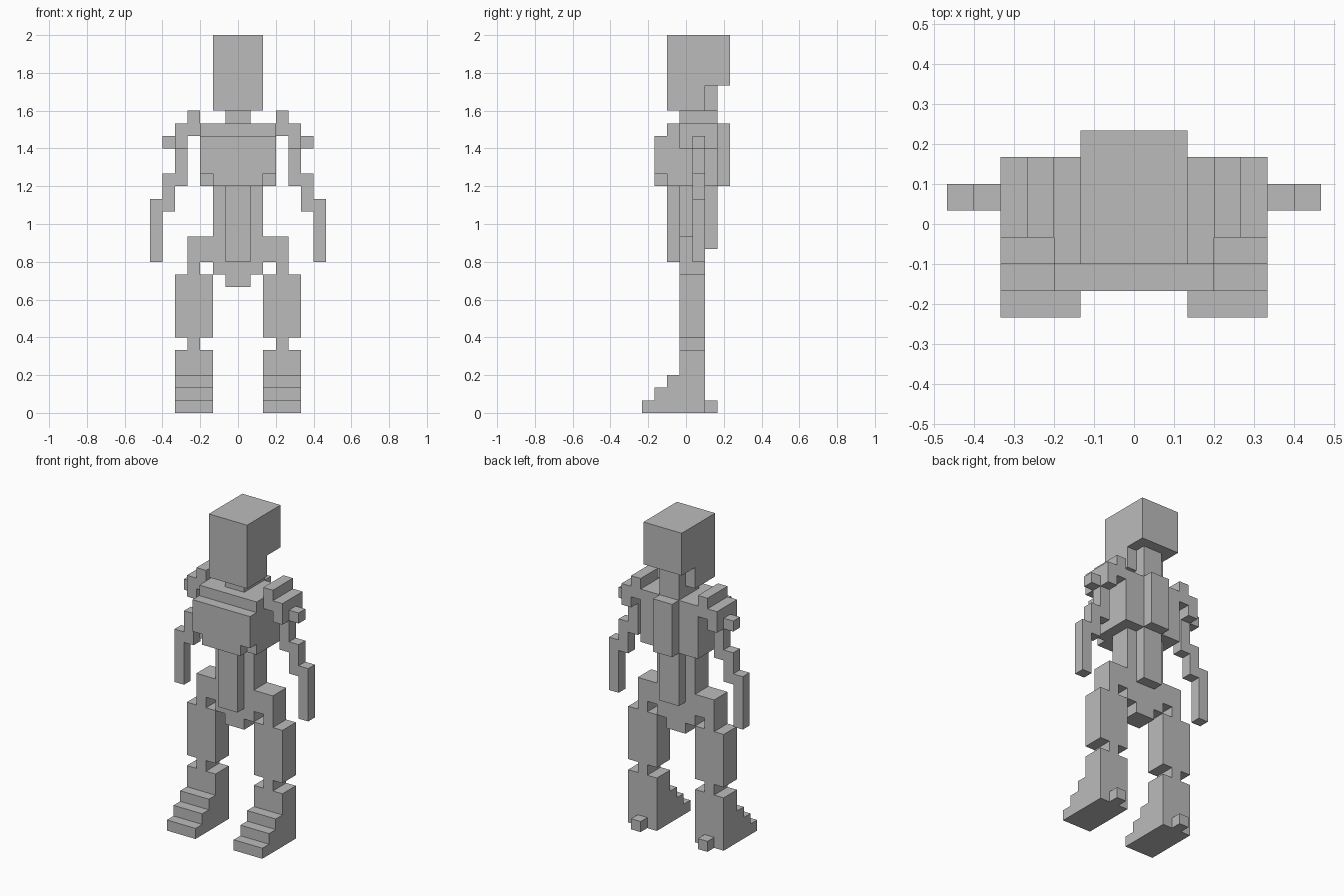
import bpy, bmesh

if "Cube" in bpy.data.objects:
    bpy.data.objects.remove(bpy.data.objects["Cube"])

U = 1 / 15  # one block of the grid

grey = bpy.data.materials.new("plain_grey")
grey.diffuse_color = (0.5, 0.5, 0.5, 1)
grey.use_nodes = True
grey.node_tree.nodes["Principled BSDF"].inputs["Base Color"].default_value = grey.diffuse_color


def extrude(name, pts, lo, hi, axis="x", mirror=False):
    """Extrude a flat outline from lo to hi; outline is (y, z) for x, (x, z) for y."""
    def place(p, d):
        return (d * U, p[0] * U, p[1] * U) if axis == "x" else (p[0] * U, d * U, p[1] * U)
    bm = bmesh.new()
    a = [bm.verts.new(place(p, lo)) for p in pts]
    b = [bm.verts.new(place(p, hi)) for p in pts]
    n = len(pts)
    bm.faces.new(a)
    bm.faces.new(b[::-1])
    for i in range(n):
        j = (i + 1) % n
        bm.faces.new((a[i], b[i], b[j], a[j]))
    bmesh.ops.recalc_face_normals(bm, faces=bm.faces)
    me = bpy.data.meshes.new(name)
    bm.to_mesh(me)
    bm.free()
    me.materials.append(grey)
    ob = bpy.data.objects.new(name, me)
    bpy.context.collection.objects.link(ob)
    if mirror:
        ob.modifiers.new("mirror", "MIRROR").use_axis = (True, False, False)
    return ob


def box(name, x, y, z, mirror=False):
    return extrude(name, [(y[0], z[0]), (y[1], z[0]), (y[1], z[1]), (y[0], z[1])],
                   x[0], x[1], "x", mirror)


# head with overhanging back, and the neck that runs up behind it
extrude("head", [(-1.5, 24), (1.5, 24), (1.5, 26), (3.5, 26), (3.5, 30), (-1.5, 30)], -2, 2)
extrude("neck", [(-.5, 23), (2.5, 23), (2.5, 26), (1.5, 26), (1.5, 24), (-.5, 24)], -1, 1)

# torso
box("chest", (-3, 3), (-1.5, 2.5), (18, 23))
extrude("chest_plate", [(-2, 18), (2, 18), (2, 19), (3, 19), (3, 22), (-3, 22), (-3, 19), (-2, 19)],
        -2.5, -1.5, "y")
box("upper_spine", (-1, 1), (2.5, 3.5), (18, 23))
box("abdomen", (-2, 2), (-.5, 1.5), (14, 18))
box("belly_strip", (-1, 1), (-1.5, -.5), (12, 18))
box("lower_spine", (-1, 1), (1.5, 2.5), (13, 18))

# pelvis, stepped at the crotch, with a peg down to each thigh
extrude("pelvis", [(-4, 14), (-4, 11), (-3, 11), (-3, 12), (-2, 12), (-2, 11), (-1, 11), (-1, 10),
                   (1, 10), (1, 11), (2, 11), (2, 12), (3, 12), (3, 11), (4, 11), (4, 14)],
        -.5, 1.5, "y")

# shoulders and arms
extrude("shoulder", [(3, 22), (4, 22), (4, 21), (5, 21), (5, 23), (4, 23), (4, 24), (3, 24)],
        -.5, 2.5, "y", True)
box("shoulder_knob", (5, 6), (.5, 1.5), (21, 22), True)
extrude("arm", [(4, 18), (5, 18), (5, 16), (6, 16), (6, 12), (7, 12), (7, 17), (6, 17),
                (6, 19), (5, 19), (5, 21), (4, 21)], .5, 1.5, "y", True)

# legs and stepped feet
box("thigh", (2, 5), (-.5, 1.5), (6, 11), True)
box("knee", (3, 4), (-.5, 1.5), (5, 6), True)
extrude("shin_and_foot", [(-3.5, 0), (1.5, 0), (1.5, 5), (-.5, 5), (-.5, 3), (-1.5, 3),
                          (-1.5, 2), (-2.5, 2), (-2.5, 1), (-3.5, 1)], 2, 5, "x", True)
box("heel_spur", (3, 4), (1.5, 2.5), (0, 1), True)
